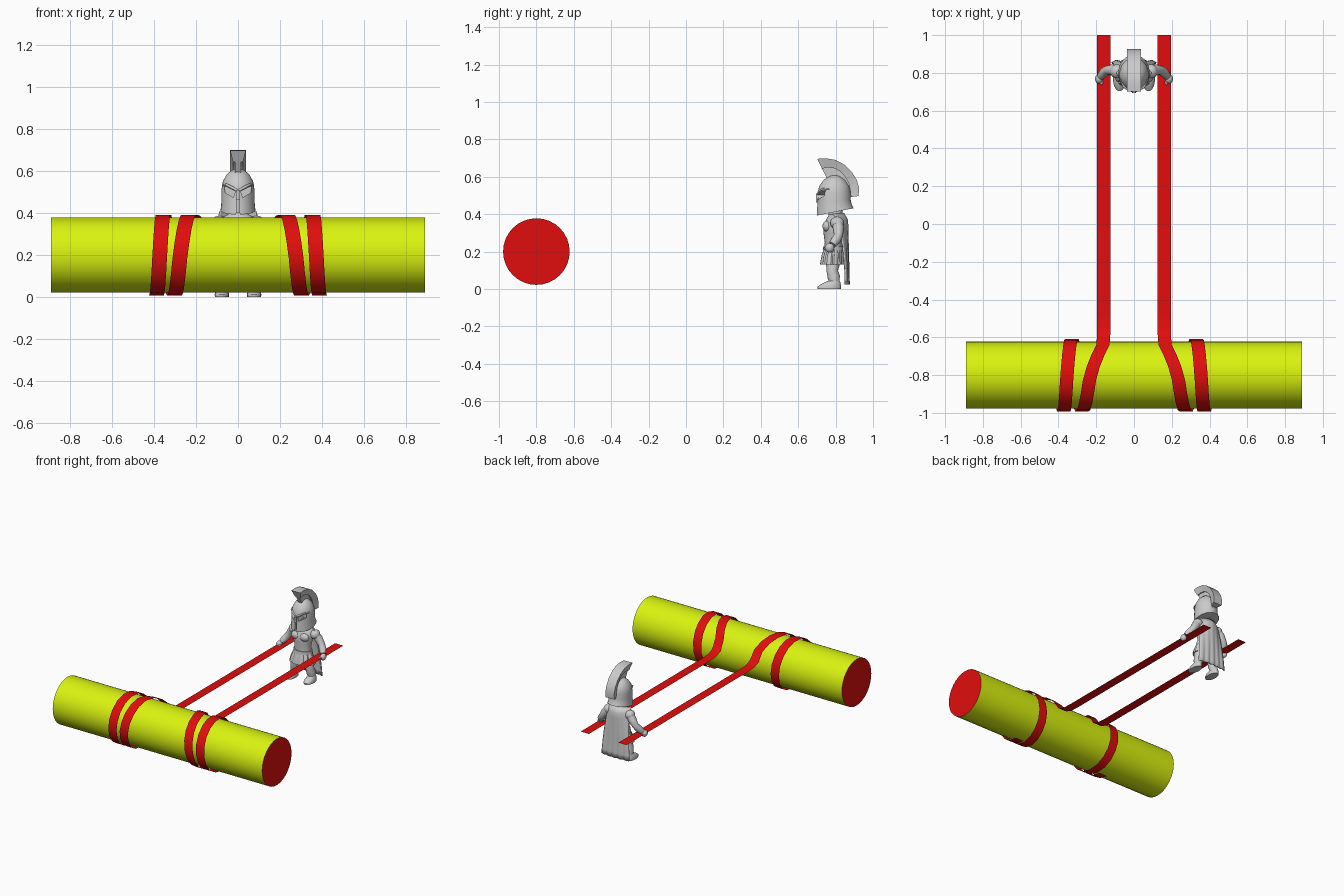
import bpy, bmesh
from math import sin, cos, pi, radians
from mathutils import Vector

if "Cube" in bpy.data.objects:
    bpy.data.objects.remove(bpy.data.objects["Cube"])


def colour(name, rgb):
    m = bpy.data.materials.new(name)
    m.diffuse_color = (*rgb, 1)
    m.use_nodes = True
    m.node_tree.nodes["Principled BSDF"].inputs["Base Color"].default_value = m.diffuse_color
    return m


YELLOW = colour("yellow", (0.70, 0.90, 0.005))
RED = colour("red", (0.75, 0.004, 0.004))


def make(name, verts, faces, mat=None, smooth=40, closed=True):
    me = bpy.data.meshes.new(name)
    me.from_pydata([tuple(v) for v in verts], [], faces)
    if closed:
        bm = bmesh.new()
        bm.from_mesh(me)
        bmesh.ops.recalc_face_normals(bm, faces=bm.faces)
        bm.to_mesh(me)
        bm.free()
    if mat:
        me.materials.append(mat)
    ob = bpy.data.objects.new(name, me)
    bpy.context.collection.objects.link(ob)
    if smooth:
        bpy.ops.object.select_all(action='DESELECT')
        ob.select_set(True)
        bpy.context.view_layer.objects.active = ob
        bpy.ops.object.shade_smooth_by_angle(angle=radians(smooth))
    return ob


def skin(name, rings, mat=None, smooth=40):
    """Closed loft through rings with equal point counts."""
    n = len(rings[0])
    verts = [p for r in rings for p in r]
    faces = [(i * n + j, i * n + (j + 1) % n, (i + 1) * n + (j + 1) % n, (i + 1) * n + j)
             for i in range(len(rings) - 1) for j in range(n)]
    faces += [tuple(range(n)), tuple(range(len(verts) - n, len(verts)))]
    return make(name, verts, faces, mat, smooth)


def level_loft(name, rows, n=32, pleat=0.0):
    """rows: z, half width, front y, back y, slope, x offset."""
    rings = []
    for z, rx, y0, y1, k, x in rows:
        ring = []
        for j in range(n):
            a = 2 * pi * j / n
            f = 1 - pleat * (j % 4 == 0)
            dy = (y1 - y0) / 2 * sin(a) * f
            ring.append((x + rx * cos(a) * f, (y0 + y1) / 2 + dy, z + k * dy))
        rings.append(ring)
    return skin(name, rings)


def limb(name, pts, n=14):
    """pts: x, y, z, radius; rings stand across the path."""
    c = [Vector(p[:3]) for p in pts]
    rings = []
    for i, p in enumerate(pts):
        d = (c[min(i + 1, len(c) - 1)] - c[max(i - 1, 0)]).normalized()
        u = d.cross(Vector((0, 1, 0.01))).normalized()
        v = d.cross(u)
        rings.append([c[i] + p[3] * (u * cos(2 * pi * j / n) + v * sin(2 * pi * j / n)) for j in range(n)])
    return skin(name, rings, smooth=60)


def ball(name, loc, size):
    bpy.ops.mesh.primitive_uv_sphere_add(segments=18, ring_count=12, location=loc)
    ob = bpy.context.object
    ob.name = name
    ob.scale = size
    bpy.ops.object.shade_smooth()
    return ob


def prism(name, outline, y0, y1):
    return skin(name, [[(x, y, z) for x, z in outline] for y in (y0, y1)], smooth=0)


# log with red ends
log = skin("log", [[(x, -0.8 + 0.178 * cos(2 * pi * j / 32), 0.2 + 0.178 * sin(2 * pi * j / 32))
                    for j in range(32)] for x in (-0.89, 0.89)], YELLOW)
log.data.materials.append(RED)
for f in log.data.polygons:
    if len(f.vertices) > 4:
        f.material_index = 1

# straps: long flat run, then almost two turns round the log
TURN = [(35, 0.165), (90, 0.232), (180, 0.275), (270, 0.303), (360, 0.33), (450, 0.355), (540, 0.372), (630, 0.388)]


def strap_x(a):
    for (a0, x0), (a1, x1) in zip(TURN, TURN[1:]):
        if a <= a1:
            return x0 + (x1 - x0) * (a - a0) / (a1 - a0)
    return TURN[-1][1]


path = [(0.16, 1.0, 0.22), (0.16, 0.5, 0.22), (0.16, -0.47, 0.22), (0.16, -0.55, 0.224), (0.161, -0.6, 0.245)]
for i in range(29):
    a = 35 + i * 595 / 28
    r = 0.193
    path.append((strap_x(a), -0.8 + r * cos(radians(a)), 0.2 + r * sin(radians(a))))
for side, s in (("right", 1), ("left", -1)):
    verts = [(s * (x + w), y, z) for x, y, z in path for w in (-0.035, 0.035)]
    faces = [(2 * i, 2 * i + 1, 2 * i + 3, 2 * i + 2)[::-s] for i in range(len(path) - 1)]
    make("strap_" + side, verts, faces, RED, closed=False)

# helmet with eye and mouth openings
helmet = level_loft("helmet", [
    (0.412, 0.083, 0.698, 0.897, 0.2, 0), (0.44, 0.080, 0.700, 0.885, 0.15, 0),
    (0.47, 0.078, 0.703, 0.880, 0.1, 0), (0.515, 0.078, 0.704, 0.880, 0.05, 0),
    (0.55, 0.072, 0.712, 0.873, 0, 0), (0.582, 0.055, 0.735, 0.852, 0, 0),
    (0.602, 0.032, 0.763, 0.826, 0, 0), (0.610, 0.008, 0.785, 0.803, 0, 0)])
cutters = [prism("slot_cutter", [(-0.009, 0.38), (0.009, 0.38), (0.006, 0.465), (-0.006, 0.465)], 0.65, 0.74)]
for s in (1, -1):
    cutters.append(prism("eye_cutter", [(s * x, z) for x, z in
                   ((0.013, 0.503), (0.064, 0.528), (0.062, 0.497), (0.022, 0.474))], 0.65, 0.765))
bpy.context.view_layer.objects.active = helmet
for c in cutters:
    c.hide_render = True
    m = helmet.modifiers.new("cut", 'BOOLEAN')
    m.operation, m.object, m.solver = 'DIFFERENCE', c, 'EXACT'
    with bpy.context.temp_override(object=helmet, active_object=helmet):
        bpy.ops.object.modifier_apply(modifier=m.name)
    bpy.data.objects.remove(c)

# brow ridges and nose guard
for s in (1, -1):
    limb("brow_ridge", [(0, 0.706, 0.505, 0.006), (s * 0.03, 0.711, 0.521, 0.007),
                        (s * 0.055, 0.728, 0.534, 0.006), (s * 0.073, 0.765, 0.532, 0.004)], 8)
prism("nose_guard", [(-0.007, 0.51), (0.007, 0.51), (0.010, 0.462), (-0.010, 0.462)], 0.694, 0.73)

# crest and the ridge below it: outer y,z then inner y,z
ARC = [(0.702, 0.696, 0.727, 0.643), (0.745, 0.699, 0.757, 0.650), (0.80, 0.690, 0.795, 0.645),
       (0.845, 0.666, 0.827, 0.627), (0.885, 0.628, 0.852, 0.598), (0.912, 0.585, 0.870, 0.565),
       (0.926, 0.540, 0.878, 0.528), (0.922, 0.497, 0.882, 0.492)]
skin("crest", [[(-0.037, a, b), (0.037, a, b), (0.024, c, d), (-0.024, c, d)] for a, b, c, d in ARC], smooth=30)
skin("crest_ridge", [[(-0.015, c, d), (0.015, c, d), (0.015, c + (0.80 - c) * 0.35, d - 0.05),
                      (-0.015, c + (0.80 - c) * 0.35, d - 0.05)] for a, b, c, d in ARC], smooth=30)

# neck, torso, belt and pleated skirt
level_loft("neck", [(0.36, 0.04, 0.76, 0.84, 0, 0), (0.43, 0.035, 0.765, 0.835, 0, 0)], 16)
level_loft("torso", [
    (0.20, 0.068, 0.738, 0.840, 0, 0), (0.25, 0.062, 0.742, 0.835, 0, 0), (0.30, 0.073, 0.735, 0.842, 0, 0),
    (0.345, 0.085, 0.737, 0.850, 0, 0), (0.378, 0.075, 0.753, 0.848, 0, 0), (0.398, 0.04, 0.765, 0.840, 0, 0)], 24)
level_loft("belt", [(0.205, 0.073, 0.731, 0.846, 0, 0), (0.228, 0.071, 0.733, 0.844, 0, 0)], 24)
level_loft("skirt", [(0.13, 0.102, 0.716, 0.848, 0, 0), (0.17, 0.090, 0.722, 0.846, 0, 0),
                     (0.215, 0.070, 0.736, 0.842, 0, 0)], 48, 0.07)

for side, s in (("right", 1), ("left", -1)):
    # chest plates
    ball("chest_" + side, (s * 0.036, 0.755, 0.335), (0.037, 0.025, 0.03))
    # arms and hands
    ball("shoulder_" + side, (s * 0.09, 0.808, 0.353), (0.036, 0.037, 0.034))
    limb("arm_" + side, [(s * 0.085, 0.808, 0.36, 0.028), (s * 0.115, 0.815, 0.322, 0.030),
                         (s * 0.140, 0.815, 0.286, 0.024), (s * 0.158, 0.802, 0.262, 0.026),
                         (s * 0.177, 0.782, 0.236, 0.020)])
    ball("hand_" + side, (s * 0.186, 0.768, 0.220), (0.021, 0.025, 0.025))
    ball("thumb_" + side, (s * 0.172, 0.750, 0.217), (0.009, 0.014, 0.010))
    # legs, greaves and feet
    limb("leg_" + side, [(s * 0.045, 0.79, 0.19, 0.036), (s * 0.055, 0.785, 0.13, 0.037),
                         (s * 0.063, 0.782, 0.095, 0.031), (s * 0.068, 0.79, 0.065, 0.034),
                         (s * 0.073, 0.795, 0.02, 0.025)])
    level_loft("foot_" + side, [
        (0.0, 0.033, 0.704, 0.828, 0, s * 0.077), (0.012, 0.034, 0.703, 0.829, 0, s * 0.077),
        (0.028, 0.031, 0.715, 0.826, 0.12, s * 0.076), (0.045, 0.022, 0.755, 0.820, 0.1, s * 0.075)], 20)

# cape with soft folds
COLS, ROWS = 24, 10
verts, faces = [], []
for i in range(ROWS + 1):
    t = i / ROWS
    for j in range(COLS + 1):
        u = 2 * j / COLS - 1
        y = 0.862 + 0.006 * t - (0.045 * (1 - t) ** 2 + 0.012) * u * u + 0.004 * t * cos(u * 5 * pi)
        verts.append((u * (0.088 + 0.03 * t), y - 0.02 * max(0, 0.1 - t) * 10, 0.405 - 0.382 * t))
for i in range(ROWS):
    for j in range(COLS):
        a = i * (COLS + 1) + j
        faces.append((a, a + 1, a + COLS + 2, a + COLS + 1))
cape = make("cape", verts, faces, smooth=50)
mod = cape.modifiers.new("thickness", 'SOLIDIFY')
mod.thickness, mod.offset = 0.008, 0
